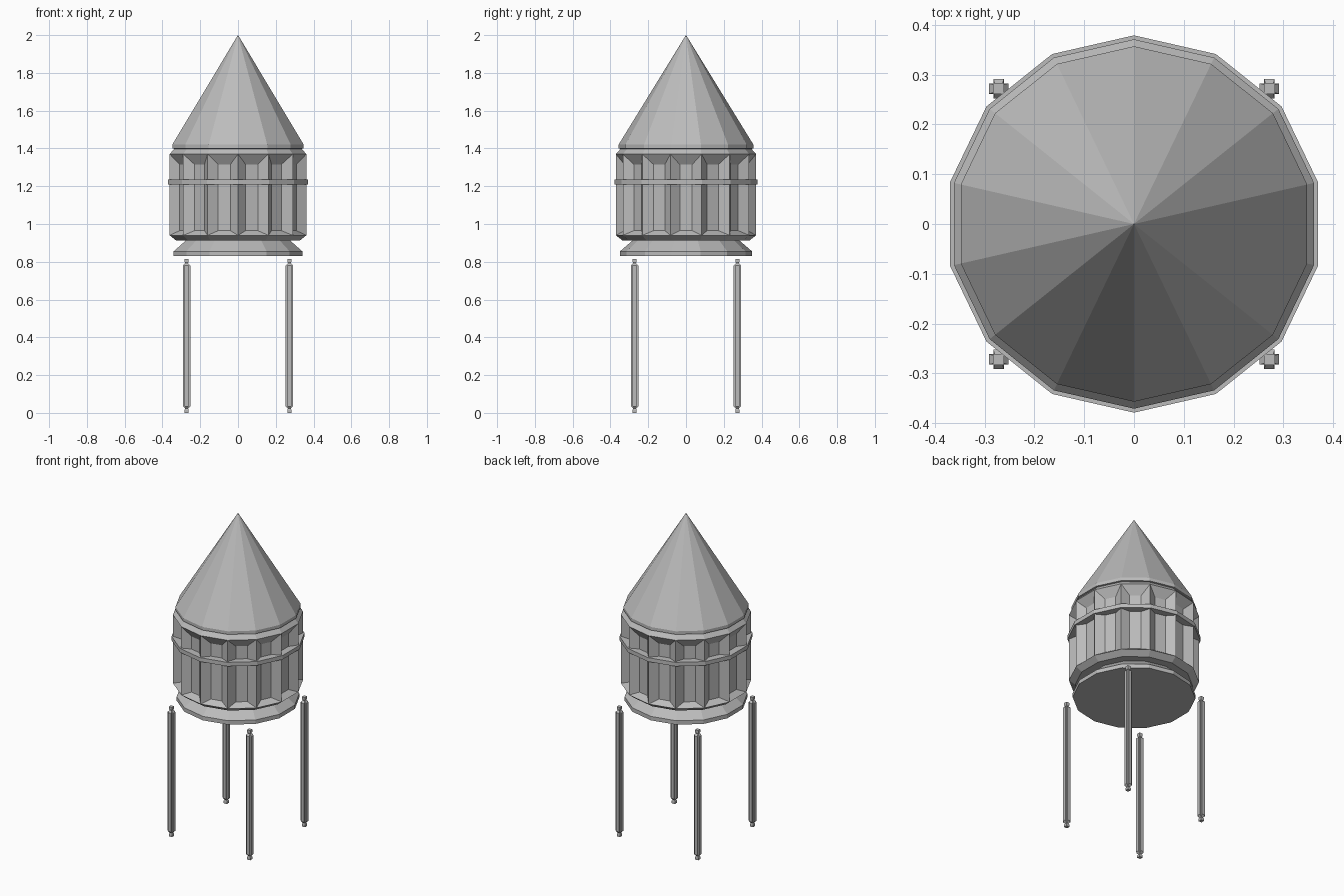
import bpy, bmesh, math
from mathutils import Vector

if "Cube" in bpy.data.objects:
    bpy.data.objects.remove(bpy.data.objects["Cube"])

SIDES = 14
grey = bpy.data.materials.new("grey")
grey.diffuse_color = (0.5, 0.5, 0.5, 1)
grey.use_nodes = True
grey.node_tree.nodes["Principled BSDF"].inputs["Base Color"].default_value = grey.diffuse_color


def finish(name, bm):
    bmesh.ops.remove_doubles(bm, verts=bm.verts, dist=1e-5)
    bmesh.ops.recalc_face_normals(bm, faces=bm.faces)
    me = bpy.data.meshes.new(name)
    bm.to_mesh(me)
    bm.free()
    me.materials.append(grey)
    ob = bpy.data.objects.new(name, me)
    bpy.context.collection.objects.link(ob)
    return ob


def corner(i, r, z):
    a = math.pi / 2 + i * math.tau / SIDES
    return Vector((r * math.cos(a), r * math.sin(a), z))


def loft(name, rings):
    """Skin closed rings of points and cap both ends."""
    bm = bmesh.new()
    loops = [[bm.verts.new(p) for p in ring] for ring in rings]
    n = len(loops[0])
    for lo, hi in zip(loops, loops[1:]):
        for i in range(n):
            j = (i + 1) % n
            bm.faces.new((lo[i], lo[j], hi[j], hi[i]))
    bm.faces.new(loops[0])
    bm.faces.new(loops[-1])
    return finish(name, bm)


def turned(name, profile):
    return loft(name, [[corner(i, r, z) for i in range(SIDES)] for r, z in profile])


# Conical roof with a thin rim
turned("roof", [(0.33, 1.395), (0.357, 1.40), (0.357, 1.42), (0.0005, 2.0)])

# Tank floor plinth
turned("base", [(0.35, 0.83), (0.35, 0.855), (0.28, 0.915), (0.28, 0.93)])

# Tank wall: chamfered ends with a scooped panel on every side
bm = bmesh.new()
Z0, Z1, R, DEPTH = 0.94, 1.37, 0.371, 0.035


def face(*pts):
    bm.faces.new([bm.verts.new(p) for p in pts])


for i in range(SIDES):
    for r, z, r2, z2 in ((0.335, 0.912, R, Z0), (R, Z1, 0.345, 1.40)):
        face(corner(i, r, z), corner(i + 1, r, z), corner(i + 1, r2, z2), corner(i, r2, z2))
    a, b = corner(i, R, Z0), corner(i + 1, R, Z0)
    d, c = corner(i, R, Z1), corner(i + 1, R, Z1)
    inward = -((a + b) / 2 - Vector((0, 0, Z0))).normalized() * DEPTH

    def inner(t, z):
        p = a.lerp(b, t) + inward
        return Vector((p.x, p.y, z))

    p, q, s, t = inner(0.3, 0.965), inner(0.7, 0.965), inner(0.7, 1.315), inner(0.3, 1.315)
    face(p, q, s, t)
    face(a, b, q, p)
    face(b, c, s, q)
    face(c, d, t, s)
    face(d, a, p, t)
for r, z in ((0.335, 0.912), (0.345, 1.40)):
    face(*[corner(i, r, z) for i in range(SIDES)])
finish("tank_wall", bm)

# Hoop around the tank
turned("hoop", [(0.325, 1.21), (0.379, 1.21), (0.379, 1.235), (0.325, 1.235)])


# Legs: cross-shaped beams with tapered, pinned ends
def cross(x, y, w, h, z):
    pts = []
    for k in range(4):
        c, s = (1, 0, -1, 0)[k], (0, 1, 0, -1)[k]
        for u, v in ((w, -h), (w, h), (h, h)):
            pts.append((x + u * c - v * s, y + u * s + v * c, z))
    return pts


for nx, sx in (("left", -1), ("right", 1)):
    for ny, sy in (("front", -1), ("back", 1)):
        x, y = 0.272 * sx, 0.272 * sy
        loft(f"leg_{ny}_{nx}", [cross(x, y, w, h, z) for w, h, z in (
            (0.011, 0.0105, 0.0), (0.011, 0.0105, 0.015), (0.0075, 0.007, 0.022),
            (0.0195, 0.0105, 0.035), (0.0195, 0.0105, 0.78),
            (0.0075, 0.007, 0.793), (0.011, 0.0105, 0.80), (0.011, 0.0105, 0.815))])
